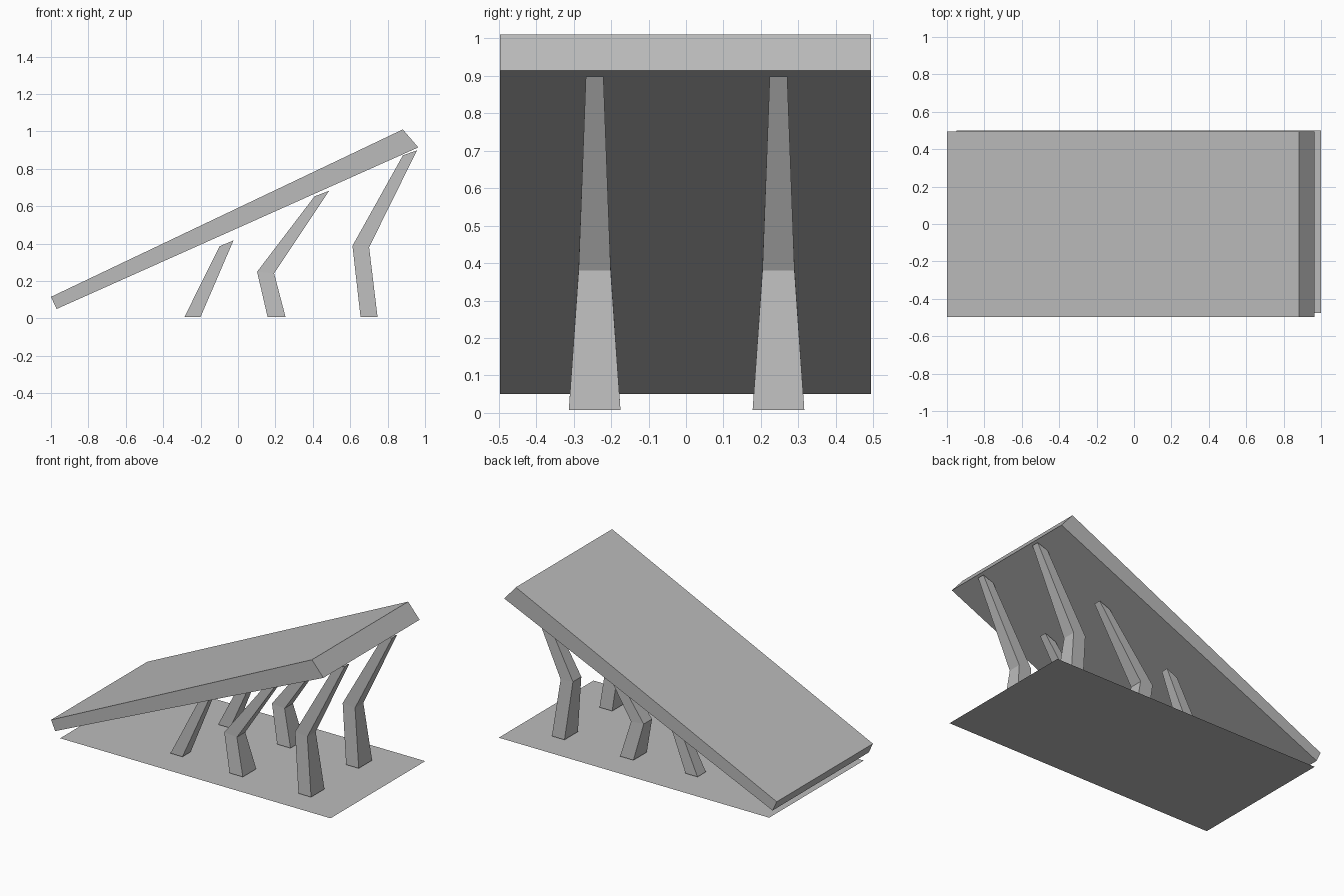
import bpy

if "Cube" in bpy.data.objects:
    bpy.data.objects.remove(bpy.data.objects["Cube"], do_unlink=True)

grey = bpy.data.materials.new("plain grey")
grey.use_nodes = True
grey.diffuse_color = (0.5, 0.5, 0.5, 1)
grey.node_tree.nodes["Principled BSDF"].inputs["Base Color"].default_value = grey.diffuse_color


def add_object(name, verts, faces):
    mesh = bpy.data.meshes.new(name)
    mesh.from_pydata(verts, [], faces)
    mesh.materials.append(grey)
    obj = bpy.data.objects.new(name, mesh)
    bpy.context.collection.objects.link(obj)
    return obj


def loft(name, rings):
    """Skin a stack of four-cornered rings and close both ends."""
    verts = [v for ring in rings for v in ring]
    faces = [(3, 2, 1, 0)]
    for r in range(0, len(verts) - 4, 4):
        faces += [(r + i, r + (i + 1) % 4, r + 4 + (i + 1) % 4, r + 4 + i) for i in range(4)]
    top = len(verts) - 4
    faces.append((top, top + 1, top + 2, top + 3))
    return add_object(name, verts, faces)


def leg(name, y, sections):
    """Each section: left (x, z), right (x, z), half width in y."""
    loft(name, [[(lx, y - w, lz), (rx, y - w, rz), (rx, y + w, rz), (lx, y + w, lz)]
                for (lx, lz), (rx, rz), w in sections])


# Thin ground sheet
add_object("ground_sheet",
           [(-0.95, -0.475, 0), (1, -0.475, 0), (1, 0.5, 0), (-0.95, 0.5, 0)],
           [(0, 1, 2, 3)])

# Sloping slab with slanted ends
slab_profile = [(-1, 0.115), (-0.97, 0.05), (0.964, 0.914), (0.881, 1.01)]
loft("sloping_slab", [[(x, y, z) for x, z in slab_profile] for y in (0.494, -0.497)])

# Leg sections from the foot upwards
FOOT, KNEE, TIP = 0.069, 0.043, 0.0235
legs = {
    "short_leg": [((-0.286, 0.008), (-0.2, 0.008), KNEE),
                  ((-0.099, 0.385), (-0.024, 0.417), TIP)],
    "middle_leg": [((0.158, 0.008), (0.254, 0.008), FOOT),
                   ((0.102, 0.249), (0.193, 0.241), KNEE),
                   ((0.409, 0.652), (0.487, 0.682), TIP)],
    "tall_leg": [((0.655, 0.008), (0.746, 0.008), FOOT),
                 ((0.612, 0.388), (0.701, 0.38), KNEE),
                 ((0.882, 0.872), (0.957, 0.898), TIP)],
}
for name, sections in legs.items():
    leg(name + "_right", -0.244, sections)
    leg(name + "_left", 0.247, sections)

# Consistent outward normals on the slab
slab = bpy.data.objects["sloping_slab"].data
slab.validate()
slab.update()
